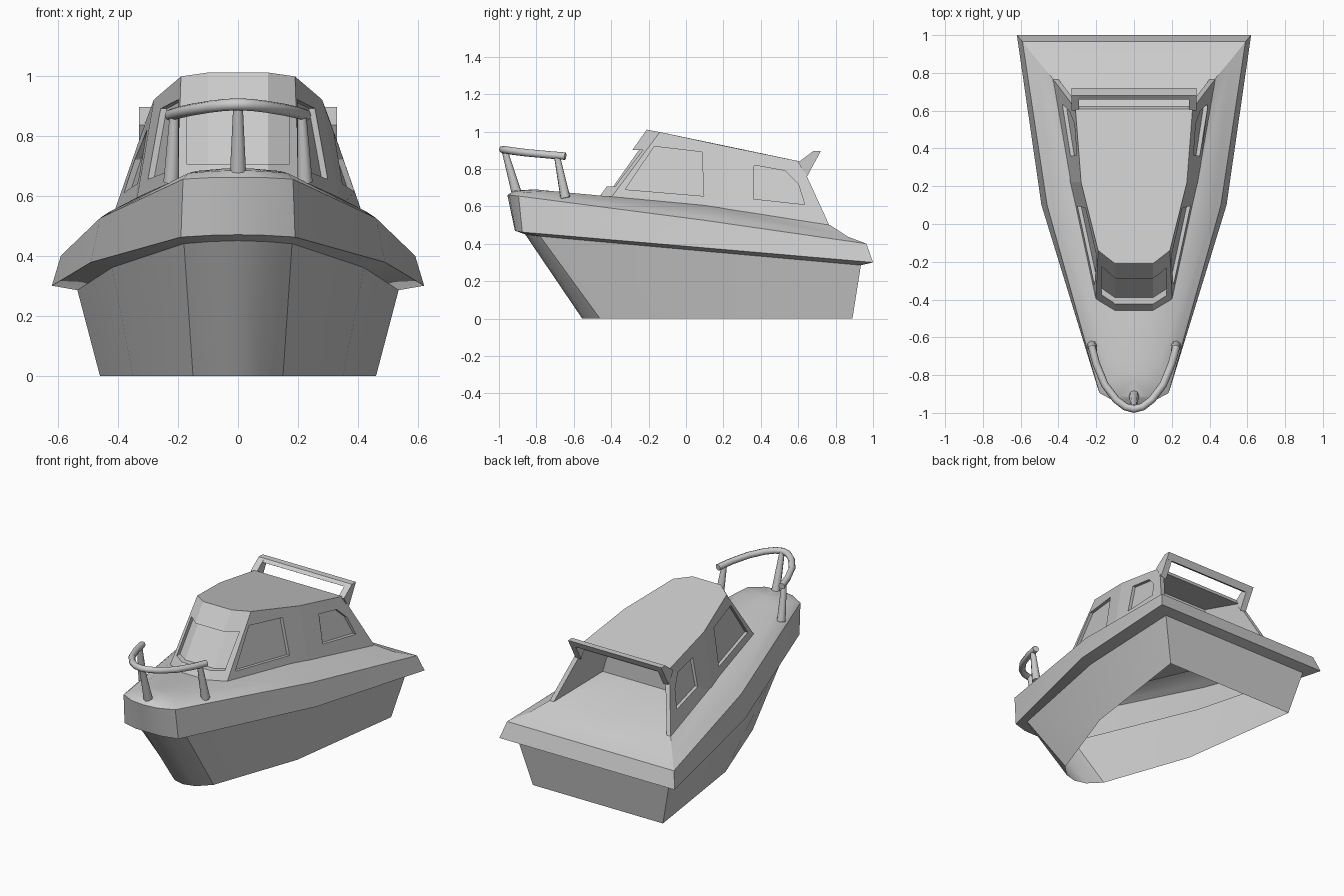
import bpy, bmesh
from mathutils import Vector
from mathutils.bvhtree import BVHTree

if "Cube" in bpy.data.objects:
    bpy.data.objects.remove(bpy.data.objects["Cube"])


def finish(name, bm, smooth=True):
    bmesh.ops.remove_doubles(bm, verts=bm.verts, dist=0.0005)
    bmesh.ops.recalc_face_normals(bm, faces=bm.faces)
    me = bpy.data.meshes.new(name)
    bm.to_mesh(me)
    bm.free()
    ob = bpy.data.objects.new(name, me)
    bpy.context.collection.objects.link(ob)
    bpy.ops.object.select_all(action='DESELECT')
    bpy.context.view_layer.objects.active = ob
    ob.select_set(True)
    if smooth:
        bpy.ops.object.shade_smooth_by_angle(angle=0.5)
    return ob


def loft(name, rings, closed=True, smooth=False):
    """Skin a list of equal-length point rings; closed rings get end caps."""
    bm = bmesh.new()
    rows = [[bm.verts.new(p) for p in r] for r in rings]
    n = len(rows[0])
    for a, b in zip(rows, rows[1:]):
        for i in range(n if closed else n - 1):
            j = (i + 1) % n
            bm.faces.new((a[i], a[j], b[j], b[i]))
    if closed:
        bm.faces.new(rows[0])
        bm.faces.new(rows[-1])
    return finish(name, bm, smooth)


def both(half):
    return half + [(-x, y, z) for x, y, z in reversed(half)]


def cut(target, cutter):
    cutter.hide_render = True
    m = target.modifiers.new('cut', 'BOOLEAN')
    m.operation, m.solver, m.object = 'DIFFERENCE', 'EXACT', cutter
    bpy.context.view_layer.objects.active = target
    bpy.ops.object.modifier_apply(modifier=m.name)
    bpy.data.objects.remove(cutter)


def mirrored_shell(name, halves):
    # each half outline: stern corner, side, shoulder, near tip, tip
    rings = [[(0, h[0][1], h[0][2])] + h for h in halves]
    bm = bmesh.new()
    for s in (1, -1):
        rows = [[bm.verts.new((s * x, y, z)) for x, y, z in r] for r in rings]
        for a, b in zip(rows, rows[1:]):
            for i in range(len(a) - 1):
                bm.faces.new((a[i], a[i + 1], b[i + 1], b[i]))
    bmesh.ops.remove_doubles(bm, verts=bm.verts, dist=0.0005)
    bmesh.ops.dissolve_degenerate(bm, edges=bm.edges, dist=0.0005)
    return finish(name, bm)


# Lower hull, open underneath
hull_top = [(.535, .935, .285), (.42, .1, .36), (.18, -.78, .44), (.09, -.84, .447), (0, -.86, .45)]
mirrored_shell('hull', [
    [(.46, .89, 0), (.35, .1, 0), (.15, -.46, 0), (.075, -.535, 0), (0, -.555, 0)],
    hull_top])

# Gunwale band and crowned deck
deck_in = [(.43, .77, .50), (.315, .1, .605), (.14, -.72, .682), (.05, -.80, .69), (0, -.82, .69)]
mirrored_shell('gunwale_and_deck', [
    hull_top,
    [(.62, 1.0, .30), (.49, .1, .378), (.19, -.875, .462), (.09, -.91, .468), (0, -.915, .47)],
    [(.59, .965, .40), (.46, .1, .525), (.183, -.895, .655), (.09, -.945, .66), (0, -.955, .66)],
    [(.51, .865, .438), (.43, .1, .545), (.165, -.86, .675), (.08, -.91, .682), (0, -.92, .684)],
    deck_in,
    [(0, y, z) for x, y, z in deck_in]])

# Cabin block
base = [(.437, .777, .475), (.342, .225, .56), (.202, -.405, .64), (.1, -.467, .645)]
roof = [(.31, .61, .84), (.28, .22, .92), (.19, -.14, .997), (.1, -.21, 1.01)]
cabin = loft('cabin', [both(base), both(roof)])
bm = bmesh.new()
bm.from_mesh(cabin.data)
tree = BVHTree.FromBMesh(bm)
bm.free()

# Cockpit opening at the back, ending at a bulkhead
wall = lambda y, z: .40 + .13 * (y - .77) - .292 * (z - .5)
cut(cabin, loft('cockpit_cutter', [
    both([(wall(y, .4), y, .4), (wall(y, zt), y, zt)])
    for y, zt in ((.37, .862), (.95, .742))]))

# Recessed side windows
windows = [[(-.325, .69), (-.17, .92), (.085, .89), (.095, .655)],
           [(.36, .64), (.365, .82), (.53, .79), (.60, .72), (.635, .61)]]
for outline in windows:
    for s in (1, -1):
        hits = [tree.ray_cast(Vector((2 * s, y, z)), Vector((-s, 0, 0)))[0] for y, z in outline]
        cut(cabin, loft('window_cutter', [
            [p - Vector((s * .02, 0, 0)) for p in hits],
            [p + Vector((s * .2, 0, 0)) for p in hits]]))

# Recessed wraparound windscreen
sections = []
for x in (-.172, -.1, .1, .172):
    lo, hi = [tree.ray_cast(Vector((x, -2, z)), Vector((0, 1, 0)))[0] for z in (.705, .90)]
    d, o = Vector((0, .035, 0)), Vector((0, -.25, 0))
    sections.append([lo + d, hi + d, hi + o, lo + o])
cut(cabin, loft('windscreen_cutter', sections))

# Roof grab frame: two side plates and a crossbar
frame = [(.60, .835), (.68, .895), (.72, .895), (.645, .755)]
for s, side in ((1, 'left'), (-1, 'right')):
    loft(side + '_roof_strut', [[(s * x, y, z) for y, z in frame] for x in (.29, .33)])
bar = [(.66, .878), (.68, .895), (.72, .895), (.70, .855)]
loft('roof_crossbar', [[(x, y, z) for y, z in bar] for x in (-.33, .33)])

# Bow rail tube
half = [(.225, -.645, .868), (.2, -.74, .876), (.155, -.85, .886), (.095, -.93, .896), (.045, -.968, .902)]
path = both(half)
path.insert(len(half), (0, -.98, .904))
cu = bpy.data.curves.new('bow_rail', 'CURVE')
cu.dimensions = '3D'
cu.bevel_depth, cu.bevel_resolution, cu.use_fill_caps = .02, 2, True
sp = cu.splines.new('POLY')
sp.points.add(len(path) - 1)
for pt, co in zip(sp.points, path):
    pt.co = (*co, 1)
bpy.context.collection.objects.link(bpy.data.objects.new('bow_rail', cu))


# Tapered rail posts
def post(name, foot, top):
    foot, top = Vector(foot), Vector(top)
    axis = top - foot
    bpy.ops.mesh.primitive_cone_add(vertices=8, radius1=.027, radius2=.016, depth=axis.length,
                                    location=(foot + top) / 2, rotation=axis.to_track_quat('Z', 'Y').to_euler())
    bpy.context.object.name = name
    bpy.ops.object.shade_smooth_by_angle(angle=0.9)


post('front_rail_post', (0, -.905, .67), (0, -.97, .90))
post('left_rail_post', (.222, -.645, .645), (.212, -.69, .87))
post('right_rail_post', (-.222, -.645, .645), (-.212, -.69, .87))
